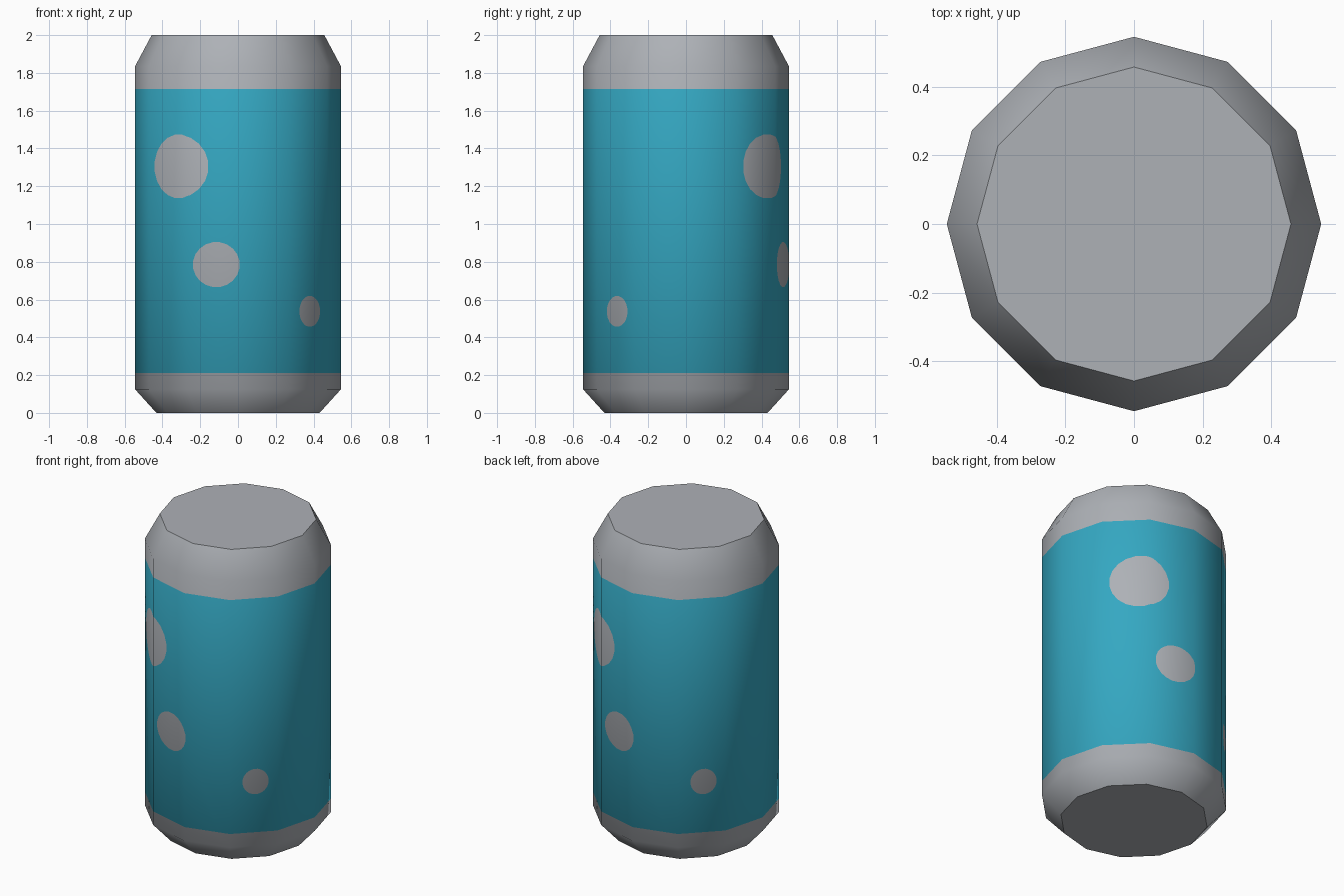
import bpy, bmesh, math
from mathutils import Vector

if "Cube" in bpy.data.objects:
    bpy.data.objects.remove(bpy.data.objects["Cube"])

SIDES, R = 12, 0.545
L = 2 * R * math.sin(math.pi / SIDES)            # width of one flat side
# profile: height, radius, normal tilt (degrees)
PROFILE = [(0, 0.432, -42), (0.125, R, -21), (1.835, R, 14), (2.0, 0.457, 28)]
LOW, HIGH = 0.212, 1.715                         # edges of the coloured wrap
# spots: distance round the wall from the front, height, half width, half height
SPOTS = [(-0.342, 1.305, 0.181, 0.17), (-0.119, 0.785, 0.129, 0.12), (0.434, 0.5375, 0.078, 0.082)]
START = -4                                       # seam column, clear of every spot


def material(name, rgb):
    m = bpy.data.materials.new(name)
    m.diffuse_color = (*rgb, 1)
    m.use_nodes = True
    m.node_tree.nodes["Principled BSDF"].inputs["Base Color"].default_value = m.diffuse_color
    return m


def at_height(z):
    """Radius and tilt of the profile at height z."""
    for (z0, r0, t0), (z1, r1, t1) in zip(PROFILE, PROFILE[1:]):
        if z <= z1 + 1e-5:
            f = (z - z0) / (z1 - z0)
            return r0 + (r1 - r0) * f, math.radians(t0 + (t1 - t0) * f)
    return PROFILE[-1][1], math.radians(PROFILE[-1][2])


def corner(k):
    a = math.radians(-90 + 360 * k / SIDES)
    return Vector((math.cos(a), math.sin(a), 0))


def fold(p):
    """Wrap a point of the flat sheet round the twelve-sided can."""
    k = math.floor(p.x / L + 1e-5)
    q = corner(k).lerp(corner(k + 1), p.x / L - k) * at_height(p.y)[0]
    return Vector((q.x, q.y, p.y))


# Flat unrolled wall, split at the profile heights and wrap edges
bm = bmesh.new()
heights = sorted([p[0] for p in PROFILE] + [LOW, HIGH])
grid = [[bm.verts.new(((START + i) * L, z, 0)) for z in heights] for i in range(SIDES + 1)]
for a, b in zip(grid, grid[1:]):
    for j in range(len(heights) - 1):
        f = bm.faces.new((a[j], b[j], b[j + 1], a[j + 1]))
        f.material_index = int(LOW - 0.01 < heights[j] < HIGH - 0.01)

# Cut each spot into the wrap, on the front and turned half way round
for turn in (0, SIDES // 2 * L):
    for s, z, w, h in SPOTS:
        c = Vector((s + turn, z, 0))
        ring = [c + Vector((w * math.cos(t), h * math.sin(t), 0))
                for t in (2 * math.pi * (i + 0.5) / 20 for i in range(20))]
        inside = [f for f in bm.faces if f.material_index == 1
                  and abs(f.calc_center_median().x - c.x) < w + L / 2]
        for p, q in zip(ring, ring[1:] + ring[:1]):
            n = Vector((q.y - p.y, p.x - q.x, 0)).normalized()
            geom = set(inside)
            for f in inside:
                geom.update(f.edges)
                geom.update(f.verts)
            res = bmesh.ops.bisect_plane(bm, geom=list(geom), dist=1e-6, plane_co=p, plane_no=n)
            faces = set(inside) | {g for g in res["geom"] if isinstance(g, bmesh.types.BMFace)}
            inside = [f for f in faces if f.is_valid and (f.calc_center_median() - p).dot(n) < 0]
        for f in inside:
            f.material_index = 0

# Fold the sheet into a can, close the seam and add the end caps
for v in bm.verts:
    v.co = fold(v.co)
bmesh.ops.remove_doubles(bm, verts=bm.verts, dist=1e-4)
for z in (0, 2):
    ends = [v for v in bm.verts if abs(v.co.z - z) < 1e-4]
    ends.sort(key=lambda v: math.atan2(v.co.y, v.co.x), reverse=(z == 0))
    bm.faces.new(ends).material_index = 0
bmesh.ops.recalc_face_normals(bm, faces=bm.faces)

mesh = bpy.data.meshes.new("drink_can")
bm.to_mesh(mesh)
bm.free()
mesh.materials.append(material("grey metal", (0.42, 0.44, 0.47)))
mesh.materials.append(material("teal wrap", (0.035, 0.39, 0.54)))
can = bpy.data.objects.new("drink_can", mesh)
bpy.context.collection.objects.link(can)

# Smooth round wall with flat ends
mesh.shade_smooth()
normals = [None] * len(mesh.loops)
for poly in mesh.polygons:
    cap = abs(poly.normal.z) > 0.95
    for i in poly.loop_indices:
        co = mesh.vertices[mesh.loops[i].vertex_index].co
        tilt = at_height(co.z)[1]
        out = Vector((co.x, co.y, 0)).normalized() * math.cos(tilt)
        normals[i] = poly.normal.copy() if cap else out + Vector((0, 0, math.sin(tilt)))
mesh.normals_split_custom_set(normals)
